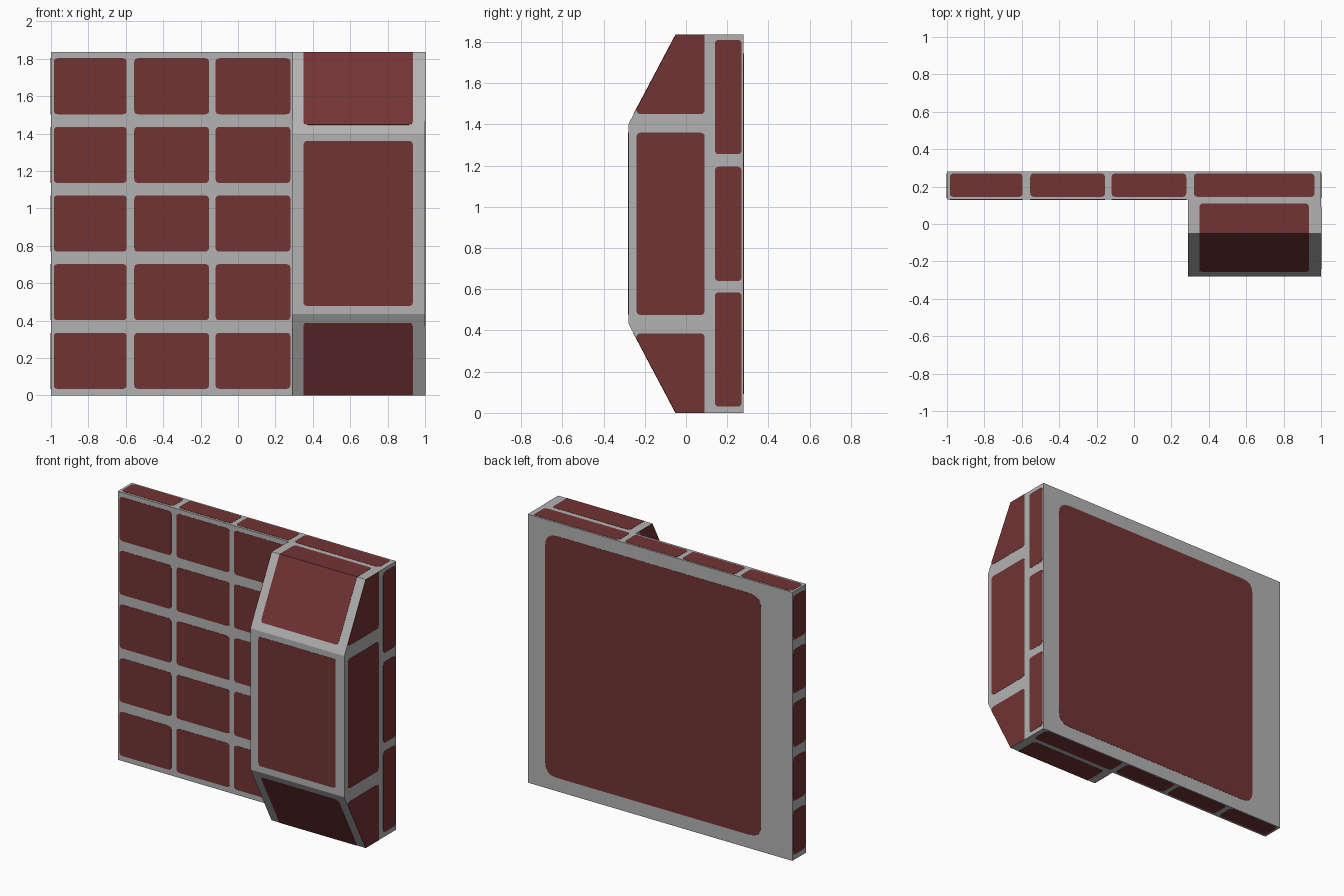
import bpy
import bmesh
from mathutils import Vector

if "Cube" in bpy.data.objects:
    bpy.data.objects.remove(bpy.data.objects["Cube"])

H = 1.835            # total height
EPS = 0.0015         # how far painted panels stand off the body


def material(name, rgb):
    m = bpy.data.materials.new(name)
    m.diffuse_color = (*rgb, 1)
    m.use_nodes = True
    m.node_tree.nodes["Principled BSDF"].inputs["Base Color"].default_value = m.diffuse_color
    return m


GREY = material("grey_frame", (0.45, 0.45, 0.45))
RED = material("dark_red_panel", (0.17, 0.033, 0.034))


def prism(bm, base, offset):
    """Closed prism from a 3D polygon swept along an offset."""
    a = [bm.verts.new(p) for p in base]
    b = [bm.verts.new(p + offset) for p in base]
    bm.faces.new(a)
    bm.faces.new(b[::-1])
    n = len(a)
    for i in range(n):
        bm.faces.new((a[i], b[i], b[(i + 1) % n], a[(i + 1) % n]))


def finish(bm, name, mat):
    bmesh.ops.recalc_face_normals(bm, faces=bm.faces)
    me = bpy.data.meshes.new(name)
    bm.to_mesh(me)
    bm.free()
    me.materials.append(mat)
    ob = bpy.data.objects.new(name, me)
    bpy.context.collection.objects.link(ob)
    return ob


def body(name, profile, x0, x1):
    bm = bmesh.new()
    prism(bm, [Vector((x0, y, z)) for y, z in profile], Vector((x1 - x0, 0, 0)))
    return finish(bm, name, GREY)


def fillet(corners, steps=4):
    """Round each (u, v, radius) corner; radius 0 stays sharp."""
    out = []
    for i, (u, v, r) in enumerate(corners):
        p = Vector((u, v))
        if r == 0:
            out.append(p)
            continue
        a = p + (Vector(corners[i - 1][:2]) - p).normalized() * r
        b = p + (Vector(corners[(i + 1) % len(corners)][:2]) - p).normalized() * r
        for k in range(steps + 1):
            t = k / steps
            out.append(a * (1 - t) ** 2 + p * 2 * t * (1 - t) + b * t * t)
    return out


def rect(u0, u1, v0, v1, r0=0.022, r1=0.022):
    """Rectangle with radius r0 at the v0 end and r1 at the v1 end."""
    return [(u0, v0, r0), (u1, v0, r0), (u1, v1, r1), (u0, v1, r1)]


def panels(name, normal, place, outlines):
    """Thin painted plates on one face; place maps (u, v) to 3D."""
    n = Vector(normal).normalized()
    bm = bmesh.new()
    for o in outlines:
        prism(bm, [Vector(place(*p)) - n * EPS for p in fillet(o)], n * 2 * EPS)
    return finish(bm, name, RED)


# Grey bodies: flat wall slab and the faceted bay in front of it
body("wall_slab", [(0.13, 0), (0.28, 0), (0.28, H), (0.13, H)], -1, 1)
body("bay", [(0.13, 0), (-0.05, 0), (-0.28, 0.435), (-0.28, 1.40),
             (-0.05, H), (0.13, H)], 0.29, 1)

# Wall front: grid of 3 x 5 panels
cols = [(-0.985, -0.595), (-0.555, -0.155), (-0.12, 0.28)]
rows = [(0.035 + i * 0.367, 0.335 + i * 0.367) for i in range(5)]
panels("wall_front_panels", (0, -1, 0), lambda u, v: (u, 0.13, v),
       [rect(*c, *r) for c in cols for r in rows])

# Wall back: one large panel
panels("wall_back_panel", (0, 1, 0), lambda u, v: (u, 0.28, v),
       [rect(-0.765, 0.868, 0.092, 1.743, 0.085, 0.085)])

# Wall edges
panels("wall_right_edge_panels", (1, 0, 0), lambda u, v: (1, u, v),
       [rect(0.14, 0.27, a, b) for a, b in ((0.03, 0.585), (0.64, 1.195), (1.255, 1.81))])
panels("wall_left_edge_panels", (-1, 0, 0), lambda u, v: (-1, u, v),
       [rect(0.14, 0.27, *r) for r in rows])

# Bay front
BX = (0.35, 0.935)
panels("bay_front_panel", (0, -1, 0), lambda u, v: (u, -0.28, v),
       [rect(*BX, 0.478, 1.36)])

# Top and bottom ends, with the sloped bay faces beside them
for label, s in (("top", 1), ("bottom", -1)):
    def zz(z, s=s):
        return z if s > 0 else H - z
    panels(label + "_wall_panels", (0, 0, s), lambda u, v: (u, v, zz(H)),
           [rect(a, b, 0.145, 0.27) for a, b in cols + [(0.32, 0.965)]])
    panels(label + "_bay_panel", (0, 0, s), lambda u, v: (u, v, zz(H)),
           [rect(*BX, -0.05, 0.11, 0)])
    panels(label + "_bay_slope_panel", (0, -0.435, 0.23 * s),
           lambda u, v: (u, -0.28 + (v - 1.40) * 0.23 / 0.435, zz(v)),
           [rect(*BX, 1.447, H, 0.022, 0)])

# Bay sides: a middle panel and two panels clipped by the slopes
upper = [(-0.24, 1.45, 0.02), (-0.24, 1.476, 0), (-0.05, H, 0),
         (0.09, H, 0), (0.09, 1.45, 0.02)]
lower = [(y, H - z, r) for y, z, r in upper]
for label, x, s in (("right", 1, 1), ("left", 0.29, -1)):
    panels("bay_" + label + "_side_panels", (s, 0, 0), lambda u, v: (x, u, v),
           [rect(-0.24, 0.09, 0.475, 1.36), upper, lower])
